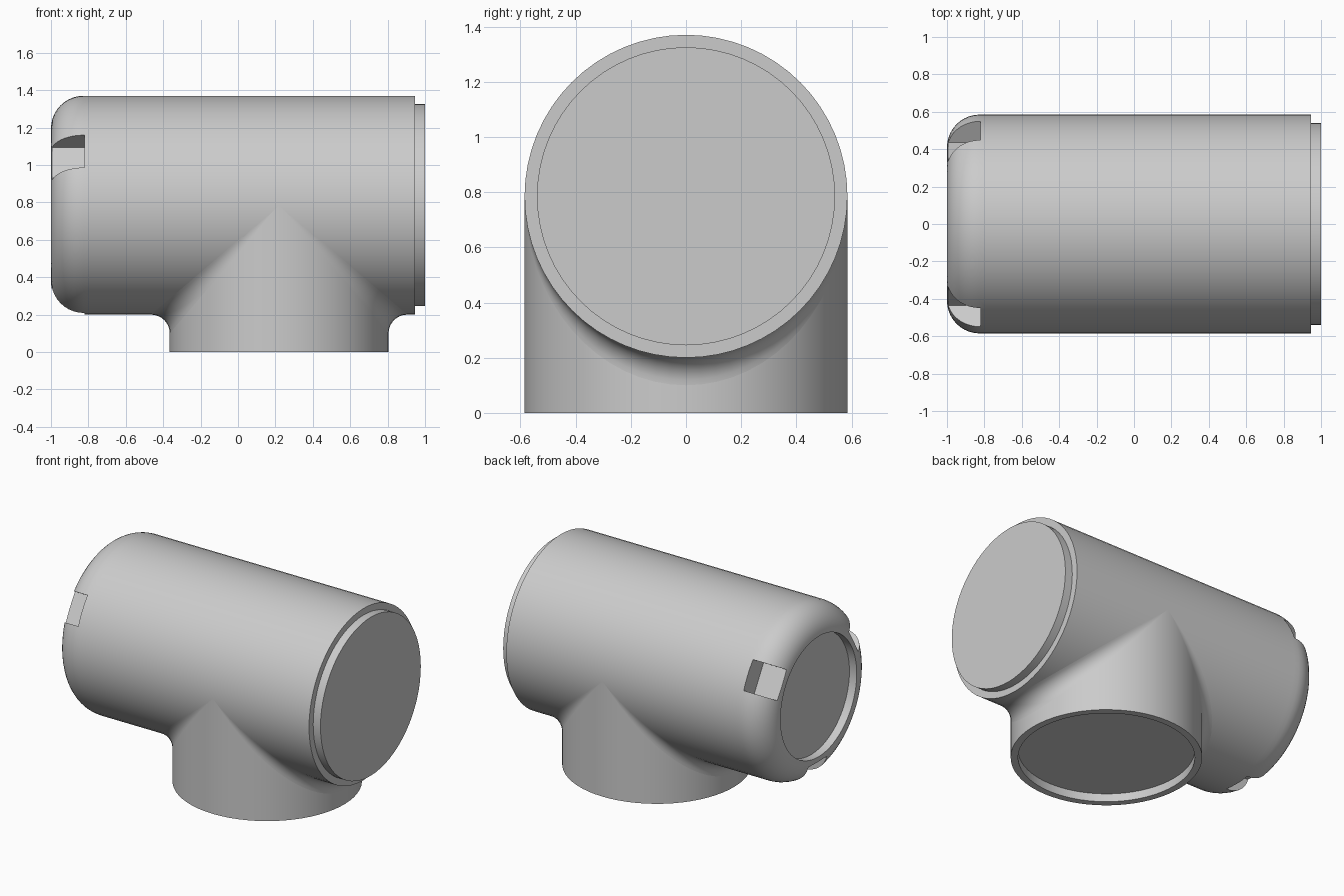
import bpy, bmesh
from math import sin, cos, pi
from mathutils import Vector, Matrix

if "Cube" in bpy.data.objects:
    bpy.data.objects.remove(bpy.data.objects["Cube"])

R, LIP = 0.585, 0.54        # outer pipe and socket radii
AXIS, BRANCH_X = 0.785, 0.22
STEP = 0.055                # depth of sockets and spigot
SEGS = 64

grey = bpy.data.materials.new("light_grey")
grey.use_nodes = True
colour = (0.6, 0.6, 0.6, 1)
grey.diffuse_color = colour
grey.node_tree.nodes["Principled BSDF"].inputs["Base Color"].default_value = colour


def finish(bm, name):
    mesh = bpy.data.meshes.new(name)
    bm.to_mesh(mesh)
    bm.free()
    mesh.materials.append(grey)
    obj = bpy.data.objects.new(name, mesh)
    bpy.context.collection.objects.link(obj)
    return obj


def activate(obj):
    bpy.ops.object.select_all(action='DESELECT')
    obj.select_set(True)
    bpy.context.view_layer.objects.active = obj


def smooth(obj):
    activate(obj)
    bpy.ops.object.shade_smooth_by_angle(angle=pi / 6)


def lathe(name, profile, axis, side, centre):
    """Spin (along, radius) points around an axis."""
    bm = bmesh.new()
    verts = [bm.verts.new(axis * a + side * r) for a, r in profile]
    edges = [bm.edges.new(pair) for pair in zip(verts, verts[1:])]
    bmesh.ops.spin(bm, geom=verts + edges, cent=(0, 0, 0), axis=axis,
                   angle=2 * pi, steps=SEGS)
    bmesh.ops.remove_doubles(bm, verts=bm.verts, dist=1e-4)
    bmesh.ops.recalc_face_normals(bm, faces=bm.faces)
    bmesh.ops.translate(bm, verts=bm.verts, vec=centre)
    return finish(bm, name)


X, Y, Z = Vector((1, 0, 0)), Vector((0, 1, 0)), Vector((0, 0, 1))

# Main pipe: socket and rounded rim at one end, spigot at the other
ROUND = 0.175
rim = [(-1 + ROUND - ROUND * cos(t), R - ROUND + ROUND * sin(t))
       for t in [i * pi / 20 for i in range(11)]]
profile = [(-1 + STEP, 0), (-1 + STEP, R - ROUND)] + rim + [
    (-0.79, R), (1 - STEP, R), (1 - STEP, LIP), (1, LIP), (1, 0)]
pipe = lathe("main_pipe", profile, X, Z, Z * AXIS)

# Three flat-bottomed notches around the rounded rim
bm = bmesh.new()
for angle in (pi / 3, pi, -pi / 3):
    box = bmesh.ops.create_cube(bm, size=1)["verts"]
    bmesh.ops.scale(bm, verts=box, vec=(0.28, 0.2, 0.3))
    bmesh.ops.translate(bm, verts=box, vec=(-0.96, 0, 0.446 + 0.15))
    bmesh.ops.rotate(bm, verts=box, cent=(0, 0, 0),
                     matrix=Matrix.Rotation(angle, 3, 'X'))
    bmesh.ops.translate(bm, verts=box, vec=Z * AXIS)
cutter = finish(bm, "notch_cutter")
cutter.hide_render = True
cut = pipe.modifiers.new("notches", 'BOOLEAN')
cut.operation = 'DIFFERENCE'
cut.solver = 'EXACT'
cut.object = cutter
activate(pipe)
bpy.ops.object.modifier_apply(modifier=cut.name)
bpy.data.objects.remove(cutter)
smooth(pipe)

# Branch pipe with a shallow socket underneath
branch = lathe("branch_pipe",
               [(STEP, 0), (STEP, LIP), (0, LIP), (0, R), (AXIS, R), (AXIS, 0)],
               Z, X, X * BRANCH_X)
smooth(branch)

# Rolling-ball fillets where the branch meets the main pipe
BALL, ARC = 0.1, 8
for side, name in ((-1, "fillet_right"), (1, "fillet_left")):
    bm = bmesh.new()
    rows = []
    for i in range(SEGS // 2 + 1):
        phi = -pi / 2 + 2 * pi * i / SEGS
        c, s = cos(phi), sin(phi)
        ball = Vector((BRANCH_X + side * (R + BALL) * c, (R + BALL) * s,
                       AXIS - (R + BALL) * c))
        to_pipe = Vector((0, -s, c))
        to_branch = Vector((-side * c, -s, 0))
        # Sweep the contact direction from one pipe to the other
        swing = to_pipe.rotation_difference(to_branch)
        turn = [Matrix.Rotation(swing.angle * k / ARC, 3, swing.axis)
                for k in range(ARC + 1)]
        rows.append([bm.verts.new(ball + m @ to_pipe * BALL) for m in turn])
    for a, b in zip(rows, rows[1:]):
        for k in range(ARC):
            bm.faces.new((a[k], a[k + 1], b[k + 1], b[k]))
    bmesh.ops.remove_doubles(bm, verts=bm.verts, dist=1e-5)
    bmesh.ops.recalc_face_normals(bm, faces=bm.faces)
    bm.normal_update()
    if sum(f.normal.z for f in bm.faces) > 0:
        bmesh.ops.reverse_faces(bm, faces=bm.faces)
    smooth(finish(bm, name))
